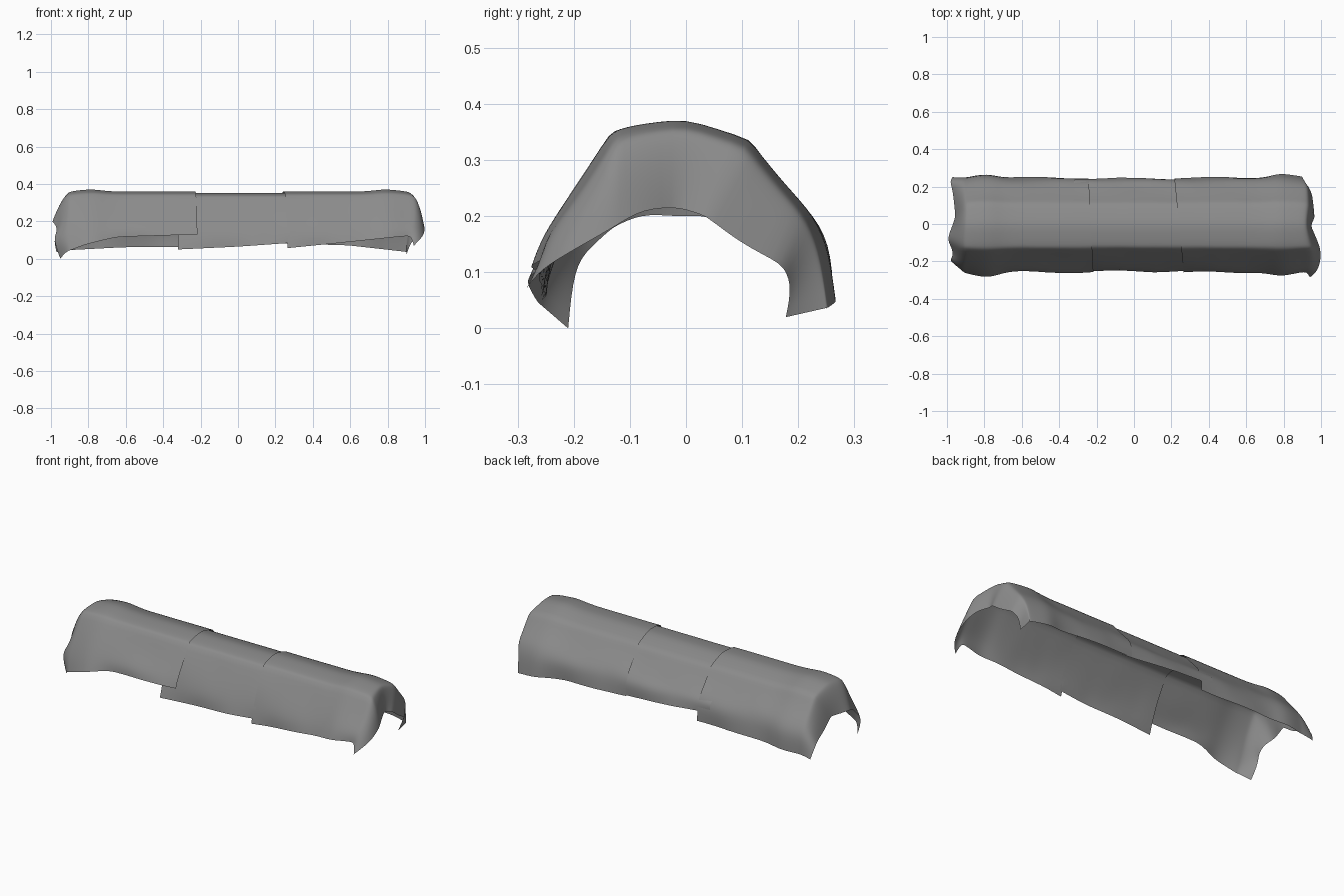
import bpy, bmesh, math, random

random.seed(4)
cube = bpy.data.objects.get("Cube")
if cube:
    bpy.data.objects.remove(cube)

cloth = bpy.data.materials.new("grey cloth")
cloth.use_nodes = True
GREY = (0.26, 0.26, 0.26, 1)
cloth.diffuse_color = GREY
cloth.node_tree.nodes["Principled BSDF"].inputs["Base Color"].default_value = GREY

# Shoulder line of the drape between the two hems, front to back (y, z)
PROFILE = [(-.192, .228), (-.128, .334), (-.095, .346), (0, .355),
           (.107, .32), (.15, .262), (.203, .2)]
# Lower edge of the end flaps, front to back (reach, y, z)
FLAP_LEFT = [(.94, -.285, .07), (.975, -.26, .105), (1, -.2, .14), (.995, -.13, .18),
             (.975, -.075, .215), (.945, -.01, .215), (.965, .035, .2), (.96, .1, .15),
             (.95, .17, .115), (.92, .19, .08), (.9, .178, .02)]
FLAP_RIGHT = [(.95, -.21, 0), (.99, -.2, .11), (.965, -.17, .145), (.975, -.13, .18),
              (1, -.08, .205), (.975, -.02, .2), (.955, .04, .2), (.96, .1, .15),
              (.97, .18, .12), (.985, .23, .1), (.97, .25, .035)]
CREASED = {3: .4, 5: .3, 6: .45, 8: .3}  # lengthwise folds by row


def along(points, x):
    """Piecewise linear value at x."""
    if x <= points[0][0]:
        return points[0][1]
    for (a, p), (b, q) in zip(points, points[1:]):
        if x <= b:
            return p + (q - p) * (x - a) / (b - a)
    return points[-1][1]


def section(x, front, back, grow):
    """Cross-section ring of the drape at x, with gentle folds."""
    hf, hb = along(front, x), along(back, x)
    ring = [(-.253, hf), (-.24, hf + .4 * (.228 - hf))] + PROFILE
    ring += [(.237, hb + .65 * (.2 - hb)), (.243, hb)]
    bump = math.exp(-((abs(x) - .79) / .07) ** 2)
    out = []
    for i, (y, z) in enumerate(ring):
        low = abs(i - 5) / 5
        fold = .02 * math.sin(13 * x + 2.1 * i) * low + random.uniform(-.006, .006)
        flare = bump * (.05 + .05 * low ** 4)
        lift = .4 * grow + .014 * bump * (1 - low)
        out.append((y * (1 + grow + flare + fold), z + lift))
    return out


def flap_columns(side, x_rim, rim, lower_edge):
    """Columns that bend the cloth down over one end."""
    columns = []
    for t in (.08, .22, .45, .72, 1):
        drop = t ** 1.2
        spread = t ** .35 if side > 0 else t ** .65
        columns.append([(side * (x_rim + (reach - x_rim) * spread),
                         y + (ly - y) * drop, z + (lz - z) * drop)
                        for (y, z), (reach, ly, lz) in zip(rim, lower_edge)])
    return columns


def panel(name, x0, x1, front, back, grow=0, skew=0, side=0, lower_edge=None):
    steps = max(6, round((x1 - x0) / .06))
    columns = []
    for k in range(steps + 1):
        x = x0 + (x1 - x0) * k / steps
        near_seam = k / steps if side < 0 else 1 - k / steps
        columns.append([(x + skew * near_seam * y, y, z)
                        for y, z in section(x, front, back, grow)])
    if side:
        rim = [(y, z) for _, y, z in columns[-1 if side > 0 else 0]]
        flaps = flap_columns(side, max(abs(x0), abs(x1)), rim, lower_edge)
        columns = columns + flaps if side > 0 else flaps[::-1] + columns

    bm = bmesh.new()
    crease = bm.edges.layers.float.new("crease_edge")
    grid = [[bm.verts.new(p) for p in col] for col in columns]
    for a, b in zip(grid, grid[1:]):
        for i in range(len(a) - 1):
            bm.faces.new((a[i], b[i], b[i + 1], a[i + 1]))
        for row, sharp in CREASED.items():
            bm.edges.get((a[row], b[row]))[crease] = sharp
    mesh = bpy.data.meshes.new(name)
    bm.to_mesh(mesh)
    bm.free()
    mesh.materials.append(cloth)
    mesh.shade_smooth()
    obj = bpy.data.objects.new(name, mesh)
    bpy.context.collection.objects.link(obj)
    sub = obj.modifiers.new("soft cloth", 'SUBSURF')
    sub.levels = sub.render_levels = 2
    sub.boundary_smooth = 'PRESERVE_CORNERS'


# Middle panel, tucked under both end panels
panel("middle_drape", -.32, .28,
      front=[(-.32, .05), (0, .065), (.28, .085)],
      back=[(-.32, .125), (0, .1), (.28, .08)])

# End panels with hanging flaps
panel("right_drape", -.89, -.23,
      front=[(-.89, .04), (-.82, .07), (-.65, .11), (-.23, .123)],
      back=[(-.89, .04), (-.6, .055), (-.23, .055)],
      grow=.018, skew=-.05, side=-1, lower_edge=FLAP_RIGHT)
panel("left_drape", .24, .9,
      front=[(.24, .05), (.5, .075), (.9, .115)],
      back=[(.24, .075), (.6, .065), (.9, .03)],
      grow=.018, skew=-.1, side=1, lower_edge=FLAP_LEFT)
